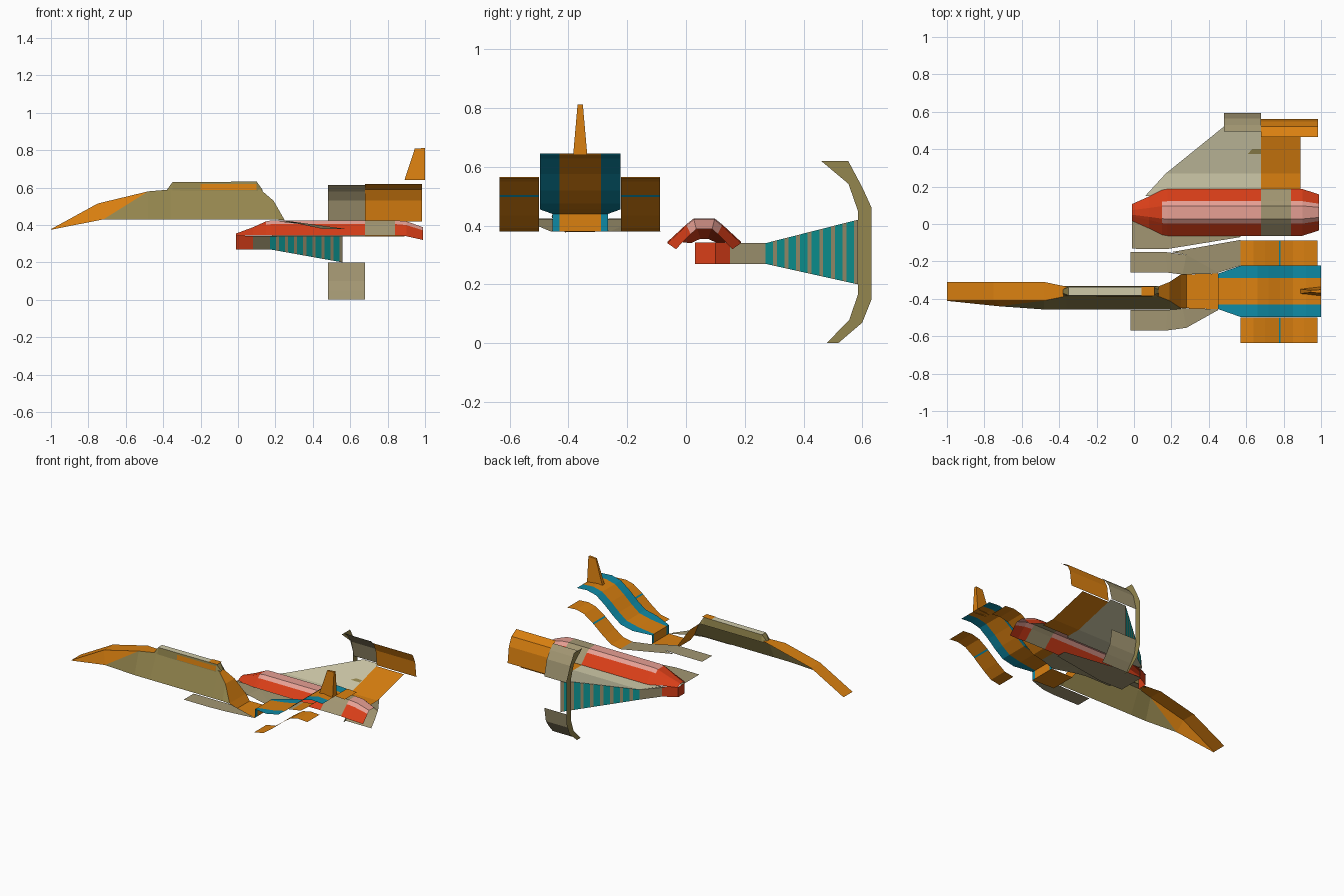
import bpy

if "Cube" in bpy.data.objects:
    bpy.data.objects.remove(bpy.data.objects["Cube"])

def mat(name, r, g, b):
    m = bpy.data.materials.new(name)
    lin = [((c / 255 + 0.055) / 1.055) ** 2.4 for c in (r, g, b)]
    m.diffuse_color = (*lin, 1)
    m.use_nodes = True
    m.node_tree.nodes["Principled BSDF"].inputs["Base Color"].default_value = m.diffuse_color
    return m

ORANGE = mat("orange", 218, 128, 16)
RED = mat("red", 216, 62, 24)
PINK = mat("pink", 234, 162, 150)
TAN = mat("tan", 162, 150, 114)
PALE = mat("pale_sand", 206, 201, 168)
OLIVE = mat("olive", 148, 134, 78)
BLUE = mat("blue", 14, 138, 165)
TEAL = mat("teal", 14, 158, 156)

def build(name, verts, faces, mats, ids=None):
    me = bpy.data.meshes.new(name)
    me.from_pydata(verts, [], faces)
    for m in mats:
        me.materials.append(m)
    for i, p in enumerate(me.polygons):
        p.material_index = ids[i] if ids else 0
    ob = bpy.data.objects.new(name, me)
    bpy.context.collection.objects.link(ob)
    return ob

def loft(name, rows, mats, rule=lambda i, j: 0):
    """Open sheet through rows of points; rule(row, column) picks the colour."""
    n = len(rows[0])
    faces, ids = [], []
    for i in range(len(rows) - 1):
        for j in range(n - 1):
            a = i * n + j
            faces.append((a, a + n, a + n + 1, a + 1))
            ids.append(rule(i, j))
    return build(name, [p for r in rows for p in r], faces, mats, ids)

def plate(name, pts, m):
    return build(name, pts, [tuple(range(len(pts)))], [m])

C = -0.36   # centre line of the nose and tail group

# --- nose: top strip and one side panel (half shell, open below) ---
st = [(-1, .378, .05), (-.75, .515, .05), (-.48, .58, .05), (-.36, .59, .025), (.12, .59, .022),
      (.19, .53, .05), (.25, .425, .09), (.28, .382, .09), (.45, .38, .095)]
loft("nose_top_strip", [[(x, C - w, z), (x, C + w, z)] for x, z, w in st],
     [ORANGE, TAN], lambda i, j: 1 if i == 3 else 0)
low = [(-1, -.411, .375), (-.72, -.44, .43), (-.48, -.457, .43), (-.36, -.457, .43),
       (.12, -.457, .43), (.2, -.457, .43), (.25, -.455, .425)]
n = len(low)
pv = [(x, C - w, z) for x, z, w in st[:n]] + low
pf = [(0, n, n + 1, 1), (1, n + 1, 2), (2, n + 1, n + 2)] + \
     [(i, n + i, n + i + 1, i + 1) for i in range(2, n - 1)]
build("nose_side_panel", pv, pf, [ORANGE, OLIVE], [0, 0] + [1] * (len(pf) - 2))

# --- canopy ridge with a pale top and an orange rail ---
ridge = [(-.38, .588, .01), (-.35, .63, .022), (.1, .632, .022), (.13, .59, .01)]
loft("canopy_ridge", [[(x, C - .028, .582), (x, C - w, z), (x, C + w, z), (x, C + .028, .582)]
                      for x, z, w in ridge],
     [OLIVE, PALE], lambda i, j: 1 if j == 1 and i == 1 else 0)
loft("canopy_rail", [[(x, C - .031, .588), (x, C - .027, .62)] for x in (-.2, .1)], [ORANGE])
loft("canopy_band", [[(x, C - .025, .634), (x, C + .025, .634)] for x in (.04, .11)], [ORANGE])

# --- tail deck: step, then an S-curved sheet with blue sides ---
deck = [(.45, .38, .095), (.45, .44, .095), (.57, .455, .137), (.66, .475, .137), (.72, .52, .137),
        (.78, .575, .137), (.85, .628, .137), (.92, .645, .137), (1, .64, .137)]
loft("tail_deck", [[(x, C + s, z) for s in (-w, -.07, .07, w)] for x, z, w in deck],
     [ORANGE, BLUE], lambda i, j: 0 if j == 1 else 1)

# --- pod covers on both sides of the tail, each with a thin blue line ---
pod = [(.57, .38), (.64, .392), (.7, .435), (.775, .497), (.783, .505), (.85, .55), (.91, .565), (.98, .56)]
for side, (a, b) in {"front": (-.635, -.5), "back": (-.222, -.088)}.items():
    loft(side + "_pod_cover", [[(x, a, z), (x, b, z)] for x, z in pod],
         [ORANGE, BLUE], lambda i, j: 1 if i == 3 else 0)

# --- root plates beside the spine ---
for side, s in (("front", -1), ("back", 1)):
    inner = [(-.02, .1, .425), (.18, .1, .425), (.26, .09, .42), (.45, .095, .38)]
    outer = [(-.02, .21, .425), (.17, .21, .425), (.28, .195, .42), (.45, .1, .38)]
    loft(side + "_root_plate", [[(x, C + s * y, z), (X, C + s * Y, Z)]
                                for (x, y, z), (X, Y, Z) in zip(inner, outer)], [TAN])
plate("pod_root_plate", [(.2, -.15, .42), (.57, -.085, .38), (.57, -.222, .38),
                         (.45, -.26, .38), (.28, -.165, .42)], TAN)

# --- tail fin ---
fin = [(.89, .64, .012), (1, .64, .024), (1, .812, .009), (.945, .808, .006)]
fv = [(x, C + s * w, z) for s in (-1, 1) for x, z, w in fin]
build("tail_fin", fv, [(0, 1, 2, 3), (7, 6, 5, 4), (0, 3, 7, 4), (1, 5, 6, 2), (3, 2, 6, 7)], [ORANGE])

# --- red hull shell with pink crown and tan band ---
sec = [(-.01, .36, .34, .355), (.08, .68, .345, .388), (.15, .96, .345, .42), (.18, 1, .345, .425),
       (.68, 1, .345, .425), (.84, 1, .345, .425), (.9, 1, .34, .42), (.99, .77, .32, .388)]
prof = [(-.125, 0), (-.06, .75), (-.035, 1), (.035, 1), (.06, .75), (.125, 0)]
def hull_colour(i, j):
    if i == 4:
        return 2
    return 1 if j in (1, 2, 3) and i >= 2 else 0
loft("hull_shell", [[(x, .062 + y * s, b + (t - b) * h) for y, h in prof] for x, s, b, t in sec],
     [RED, PINK, TAN], hull_colour)
plate("hull_base_plate", [(-.01, .06, .34), (-.01, -.132, .34), (.17, -.135, .34),
                          (.57, -.07, .34), (.57, 0, .34), (.17, .06, .34)], TAN)

# --- wing: sloped single sheet, pale front and orange rear ---
wz = lambda y: .34 + max(0, y - .27) * .255
plate("wing_root", [(x, y, .34) for x, y in ((.06, .15), (.17, .27), (.68, .27), (.68, .15))], PALE)
plate("wing_panel", [(x, y, wz(y)) for x, y in ((.17, .27), (.56, .585), (.68, .585), (.68, .27))], PALE)
loft("wing_flap", [[(.68, y, wz(y)), (.89, y, wz(y))] for y in (.17, .27, .56)], [ORANGE])
plate("wing_vent", [(x, y, wz(y) + .004) for x, y in ((.61, .375), (.63, .4), (.68, .4), (.68, .375))], OLIVE)

# --- leading edge wall: red, tan, then teal bars ---
wall = [(-.01, .03, .27, .342, 0), (-.01, .1, .27, .342, 0), (.08, .15, .27, .342, 1), (.17, .27, .27, .34, 2)]
bars = 8
for k in range(bars):
    for f, c in ((.66, 1), (1, 2)):
        t = (k + f) / bars
        wall.append((.17 + .39 * t, .27 + .315 * t, .27 - .07 * t, .34 + .08 * t, c))
loft("leading_edge_wall", [[(x, y, a), (x, y, b)] for x, y, a, b, c in wall],
     [RED, TAN, TEAL], lambda i, j: wall[i][4])

# --- wing tip: C-shaped flange, upper and lower sheets, orange rear fin ---
rim = [(.46, .62, .552, .62), (.553, .542, .6, .53), (.585, .45, .632, .46), (.585, .165, .632, .15),
       (.555, .078, .6, .07), (.478, 0, .518, 0)]
loft("tip_flange", [[(.48, a, b), (.48, c, d)] for a, b, c, d in rim], [OLIVE])
for name, p in {"tip_upper_sheet": [(.495, .613), (.53, .58), (.565, .53), (.593, .42)],
                "tip_lower_sheet": [(.593, .2), (.575, .1), (.54, .05), (.5, .003)]}.items():
    loft(name, [[(.48, y, z), (.68, y, z)] for y, z in p], [TAN])
loft("tip_rear_fin", [[(.68, y, z), (.985, y, z)]
                      for y, z in ((.465, .62), (.52, .59), (.548, .53), (.562, .42))], [ORANGE])
